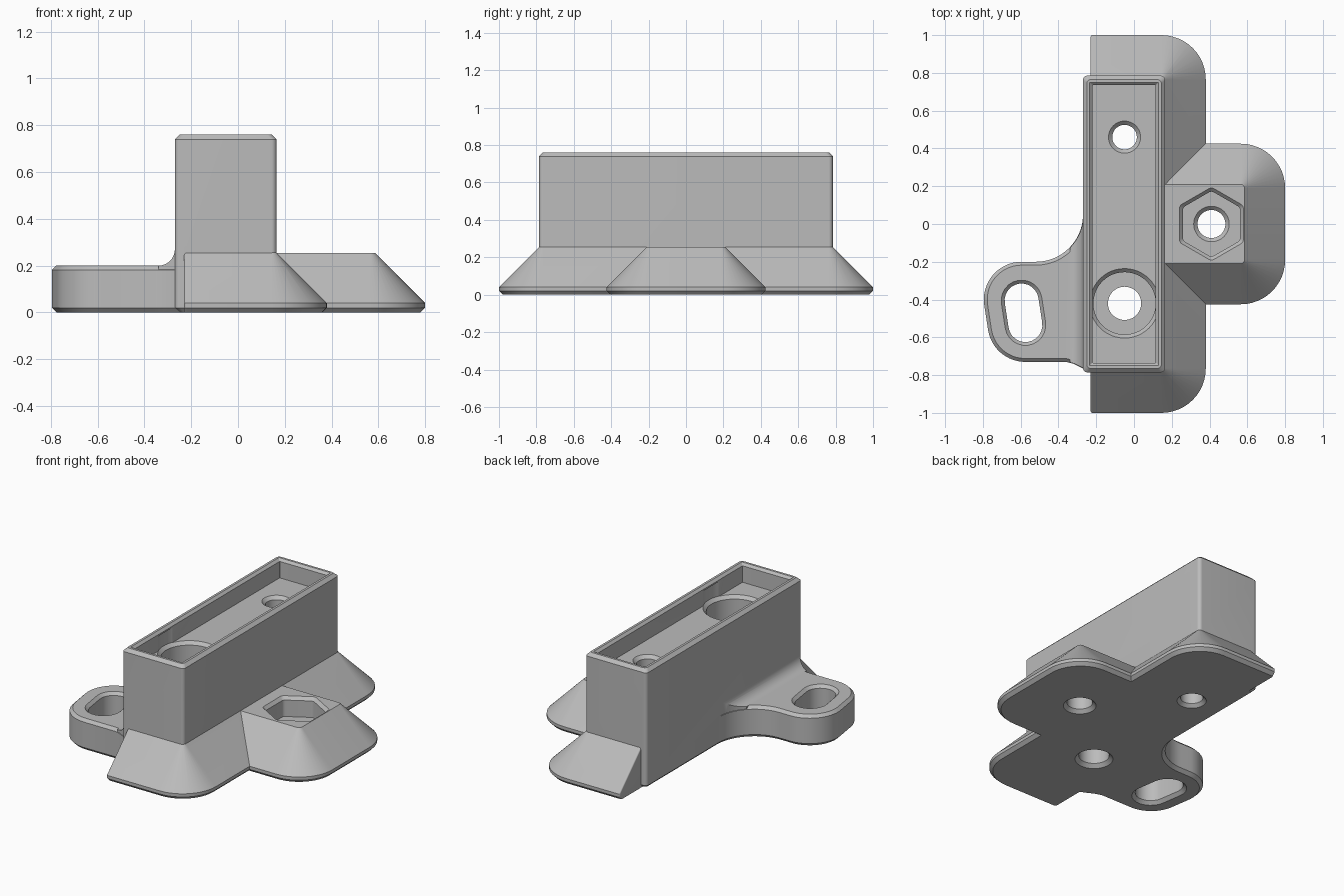
import bpy
import bmesh
from math import radians, sin, cos

cube = bpy.data.objects.get("Cube")
if cube:
    bpy.data.objects.remove(cube, do_unlink=True)

grey = bpy.data.materials.new("mid grey")
grey.use_nodes = True
grey.diffuse_color = (0.5, 0.5, 0.5, 1)
grey.node_tree.nodes["Principled BSDF"].inputs["Base Color"].default_value = (0.5, 0.5, 0.5, 1)


def arc(cx, cy, r, a0, a1, n=12):
    angles = [radians(a0 + (a1 - a0) * i / n) for i in range(n + 1)]
    return [(cx + r * cos(a), cy + r * sin(a)) for a in angles]


def rounded(x0, x1, y0, y1, r_left, r_right):
    """Rectangle with separate corner radii on its left and right sides."""
    l, r = r_left, r_right
    return (arc(x1 - r, y0 + r, r, -90, 0) + arc(x1 - r, y1 - r, r, 0, 90)
            + arc(x0 + l, y1 - l, l, 90, 180) + arc(x0 + l, y0 + l, l, 180, 270))


def loft(name, rings):
    """Closed solid through (outline, height) rings with equal point counts."""
    bm = bmesh.new()
    loops = [[bm.verts.new((x, y, z)) for x, y in pts] for pts, z in rings]
    n = len(loops[0])
    for a, b in zip(loops, loops[1:]):
        for i in range(n):
            j = (i + 1) % n
            bm.faces.new((a[i], a[j], b[j], b[i]))
    bm.faces.new(loops[0][::-1])
    bm.faces.new(loops[-1])
    bmesh.ops.recalc_face_normals(bm, faces=bm.faces)
    mesh = bpy.data.meshes.new(name)
    bm.to_mesh(mesh)
    bm.free()
    mesh.materials.append(grey)
    obj = bpy.data.objects.new(name, mesh)
    bpy.context.collection.objects.link(obj)
    return obj


def lathe(name, cx, cy, profile, sides=48):
    """Round cutter from (radius, height) pairs."""
    return loft(name, [(arc(cx, cy, r, 0, 360 - 360 / sides, sides - 1), z) for r, z in profile])


def combine(target, tool, operation):
    mod = target.modifiers.new(operation.lower(), "BOOLEAN")
    mod.operation, mod.solver, mod.object = operation, "EXACT", tool
    tool.hide_render = True
    bpy.ops.object.select_all(action="DESELECT")
    bpy.context.view_layer.objects.active = target
    target.select_set(True)
    bpy.ops.object.modifier_apply(modifier=mod.name)
    bpy.data.objects.remove(tool, do_unlink=True)


# Tall block with bevelled rim
def block(d):
    return rounded(-0.27 + d, 0.165 - d, -0.785 + d, 0.785 - d, 0.022, 0.022)


body = loft("mount_body", [(block(0.02), 0), (block(0), 0.02), (block(0), 0.74), (block(0.02), 0.76)])


# Long sloping foot, upright on its left side
def foot(d):
    return rounded(-0.23, 0.38 - d, -1 + d, 1 - d, 0.012, 0.235 - d)


long_foot = loft("long_foot", [(foot(0.02), 0), (foot(0), 0.02), (foot(0), 0.04), (foot(0.22), 0.26)])


# Sloping side boss that holds the nut
def boss(d):
    return rounded(-0.1, 0.8 - d, -0.425 + d, 0.425 - d, 0.01, 0.235 - d)


nut_boss = loft("nut_boss", [(boss(0.02), 0), (boss(0), 0.02), (boss(0), 0.04), (boss(0.215), 0.255)])


# Slotted side tab with a sweeping inner corner
def tab(d):
    return ([(-0.1, 0.05)] + arc(-0.52, 0.05, 0.25 + d, 0, -90, 20)
            + arc(-0.595, -0.4, 0.2 - d, 90, 188, 20) + arc(-0.575, -0.53, 0.2 - d, 188, 270, 16)
            + [(-0.36, -0.73 + d), (-0.32, -0.74 + d), (-0.25, -0.775 + d), (-0.1, -0.775 + d)])


side_tab = loft("side_tab", [(tab(0.02), 0), (tab(0), 0.02), (tab(0), 0.182), (tab(0.018), 0.2)])

# Fillet where the tab meets the block, trimmed to the tab outline
section = [(-0.1, 0.1), (-0.1, 0.27)] + arc(-0.34, 0.27, 0.07, 0, -90, 10) + [(-0.34, 0.1)]
fillet = loft("tab_fillet", [(section, -0.9), (section, 0.2)])
for v in fillet.data.vertices:
    v.co.y, v.co.z = v.co.z, v.co.y
fillet.data.flip_normals()
combine(fillet, loft("fillet_trim", [(tab(0.002), 0.05), (tab(0.002), 0.5)]), "INTERSECT")

for part in (long_foot, nut_boss, side_tab, fillet):
    combine(body, part, "UNION")


# Tray recess in the top of the block
def tray(d):
    return rounded(-0.27 + d, 0.165 - d, -0.785 + d, 0.785 - d, 0.004, 0.004)


cutters = [loft("tray_cutter", [(tray(0.05), 0.64), (tray(0.05), 0.745), (tray(0.03), 0.765)])]

# Counterbored hole and plain hole through the block
cutters.append(lathe("counterbore_cutter", -0.05, -0.42,
                     [(0.165, 0.3), (0.165, 0.62), (0.185, 0.641), (0.185, 0.735)]))
cutters.append(lathe("screw_hole_cutter", -0.05, -0.42,
                     [(0.12, -0.01), (0.088, 0.022), (0.088, 0.35)]))
cutters.append(lathe("small_hole_cutter", -0.05, 0.46,
                     [(0.095, -0.01), (0.065, 0.02), (0.065, 0.62), (0.09, 0.645)]))


# Nut pocket with softened corners, and the hole under it
def hexagon(r):
    pts = []
    for a in range(30, 390, 60):
        c, s = cos(radians(a)), sin(radians(a))
        pts += arc(0.41 + (r - 0.03) * c, (r - 0.03) * s, 0.026, a - 30, a + 30, 4)
    return pts


cutters.append(loft("nut_cutter", [(hexagon(0.175), 0.13), (hexagon(0.175), 0.235), (hexagon(0.2), 0.26)]))
cutters.append(lathe("nut_hole_cutter", 0.41, 0,
                     [(0.105, -0.01), (0.074, 0.021), (0.074, 0.11), (0.096, 0.132)]))


# Curved slot in the tab, bevelled at both ends
def slot(r):
    return arc(-0.595, -0.405, r, 8, 188) + arc(-0.575, -0.535, r, 188, 368)


cutters.append(loft("slot_cutter", [(slot(0.12), -0.01), (slot(0.09), 0.02),
                                    (slot(0.09), 0.182), (slot(0.115), 0.207)]))

for cutter in cutters:
    combine(body, cutter, "DIFFERENCE")

bpy.ops.object.select_all(action="DESELECT")
bpy.context.view_layer.objects.active = body
body.select_set(True)
bpy.ops.object.shade_smooth_by_angle(angle=radians(28))
